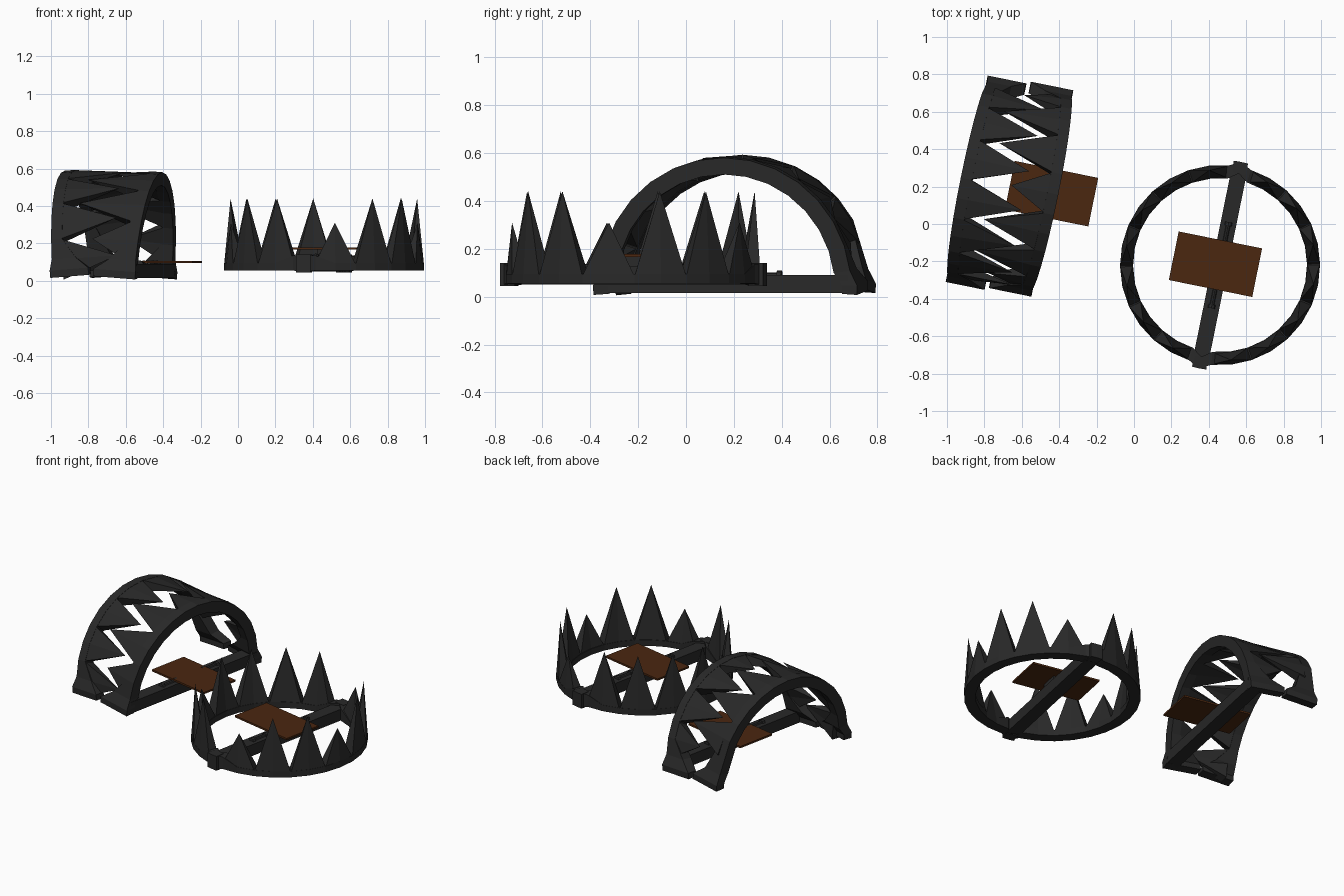
import bpy, bmesh
from math import radians, sin, cos
from mathutils import Matrix, Vector

if "Cube" in bpy.data.objects:
    bpy.data.objects.remove(bpy.data.objects["Cube"])


def material(name, rgb):
    m = bpy.data.materials.new(name)
    m.diffuse_color = (*rgb, 1)
    m.use_nodes = True
    m.node_tree.nodes["Principled BSDF"].inputs["Base Color"].default_value = m.diffuse_color
    return m


IRON = material("dark_iron", (0.022, 0.022, 0.022))
RUST = material("rusty_brown", (0.07, 0.02, 0.005))
YAW = Matrix.Rotation(radians(-11.5), 4, 'Z')


def finish(bm, name, mat, matrix):
    bmesh.ops.recalc_face_normals(bm, faces=bm.faces)
    me = bpy.data.meshes.new(name)
    bm.to_mesh(me)
    bm.free()
    me.materials.append(mat)
    ob = bpy.data.objects.new(name, me)
    ob.matrix_world = matrix
    bpy.context.collection.objects.link(ob)
    return ob


def polar(r, deg, z):
    a = radians(deg)
    return Vector((r * cos(a), r * sin(a), z))


def jaw(name, matrix, shift=0.0, short=(), length=0.385, band=0.04, foot=0.085):
    """Half ring on the +x side, hinge along y, teeth towards +z."""
    bm = bmesh.new()
    # band: swept rectangle that rises into the hinge feet
    stops = [-94, -90, -83.5] + [12 * k + shift for k in range(-6, 7) if abs(12 * k + shift) < 83] + [83.5, 90, 94]
    rings = []
    for a in stops:
        e = abs(a)
        ro = 0.563 if e >= 90 else 0.535
        ri = 0.5 if e >= 90 else 0.465
        lo = -0.01 if e >= 90 else 0.0
        hi = foot if e >= 90 else max(foot * 0.65, 0.08) if e == 83.5 else band
        rings.append([bm.verts.new(polar(r, a, z)) for r, z in
                      ((ri, lo), (ro, lo), (ro, hi), (ri, hi))])
    for p, q in zip(rings, rings[1:]):
        for i in range(4):
            j = (i + 1) % 4
            bm.faces.new((p[i], p[j], q[j], q[i]))
    bm.faces.new(rings[0])
    bm.faces.new(rings[-1])
    # teeth: ridged pyramids, some of them shorter
    for k in range(-3, 4):
        a = 24 * k + shift
        tip = bm.verts.new(polar(0.51, a, 0.255 if k in short else length))
        w = 11.8
        base = [bm.verts.new(polar(r, a + d, band - 0.005)) for r, d in
                ((0.534, -w), (0.534, 0), (0.534, w), (0.467, w), (0.467, 0), (0.467, -w))]
        for i in range(6):
            bm.faces.new((base[i], base[(i + 1) % 6], tip))
        bm.faces.new(base)
    return finish(bm, name, IRON, matrix)


def box(name, size, centre, mat, frame):
    bm = bmesh.new()
    bmesh.ops.create_cube(bm, size=1, matrix=Matrix.Translation(centre) @ Matrix.Diagonal((*size, 1)))
    return finish(bm, name, mat, frame)


def hinge_pin(name, y, z, frame):
    # short rod with a collar at each end, lying along the bar
    bm = bmesh.new()
    for dy, r, d in ((0, 0.012, 0.12), (-0.055, 0.02, 0.02), (0.055, 0.02, 0.02)):
        m = Matrix.Translation((0, y + dy, z)) @ Matrix.Rotation(radians(90), 4, 'X')
        bmesh.ops.create_cone(bm, cap_ends=True, segments=8, radius1=r, radius2=r, depth=d, matrix=m)
    return finish(bm, name, IRON, frame)


def base_parts(label, frame, bar_z, pan_z, pan_x):
    box(label + "_base_bar", (0.085, 1.05, 0.075), (0, 0, bar_z), IRON, frame)
    box(label + "_trigger_pan", (0.455, 0.265, 0.012), (pan_x, 0, pan_z), RUST, frame)
    top = bar_z + 0.037
    box(label + "_pan_post", (0.05, 0.12, max(pan_z - top, 0.01)), (0, 0, (pan_z + top) / 2), IRON, frame)
    for side, y in (("front", -0.17), ("back", 0.17)):
        hinge_pin(label + "_hinge_pin_" + side, y, top, frame)


def place(x, y, z):
    return Matrix.Translation((x, y, z)) @ YAW


FLIP = Matrix.Rotation(radians(180), 4, 'Z')
CLOSE = Matrix.Rotation(radians(-85.5), 4, 'Y')

# open trap
ring = place(0.46, -0.22, 0.055)
jaw("open_jaw_right", ring, short=(-3, 0, 3))
jaw("open_jaw_left", ring @ FLIP, short=(1,))
base_parts("open", place(0.46, -0.22, 0), 0.088, 0.172, -0.025)

# sprung trap, jaws interlocked
jaw("closed_jaw_right", place(-0.446, 0.165, 0.047) @ CLOSE, short=(-3, 0, 3), length=0.36, band=0.06, foot=0.22)
jaw("closed_jaw_left", place(-0.885, 0.24, 0.055) @ FLIP @ CLOSE, 12, length=0.35, band=0.06, foot=0.2)
base_parts("closed", place(-0.48, 0.17, 0), 0.052, 0.1, 0.04)
